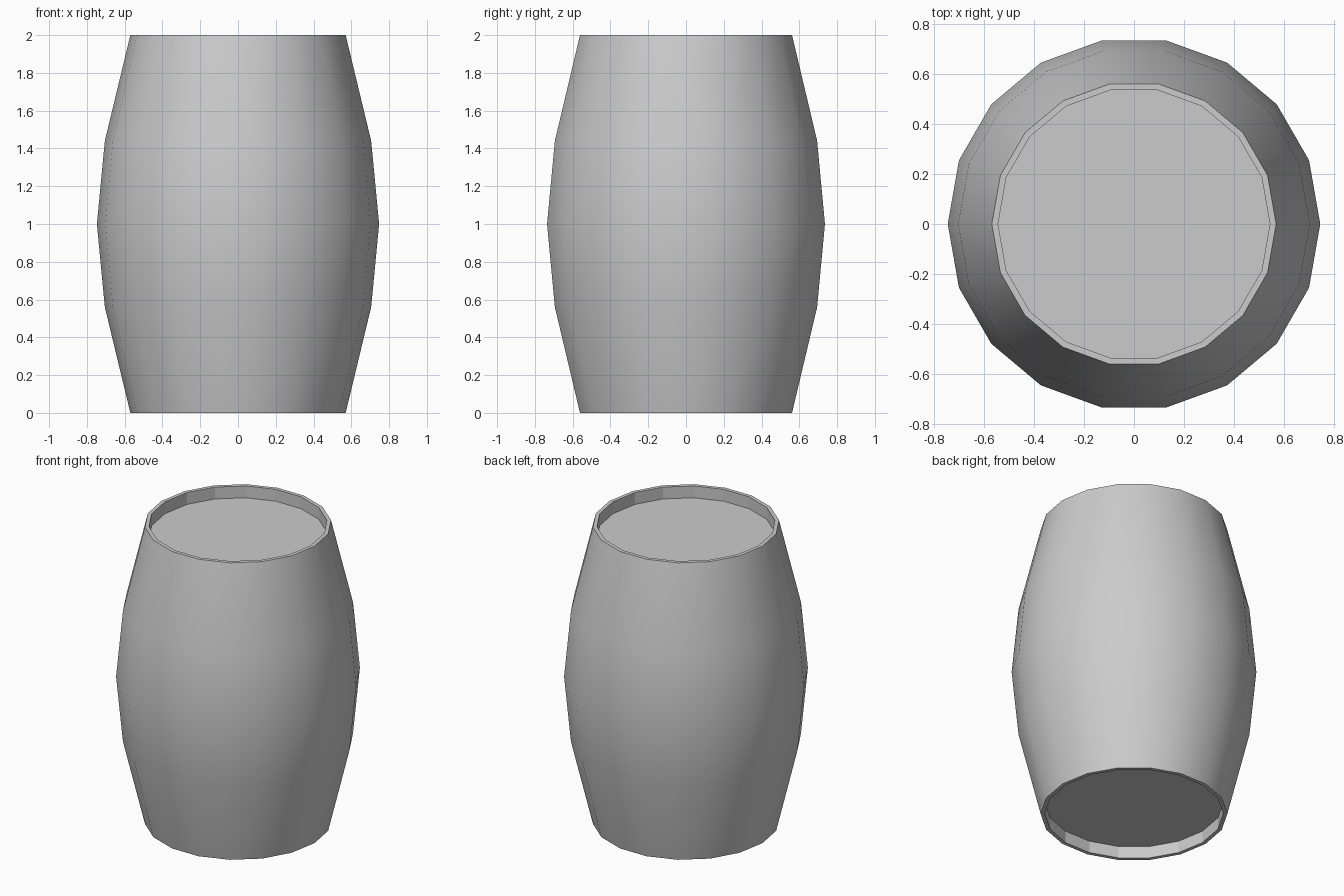
import bpy, bmesh, math

if "Cube" in bpy.data.objects:
    bpy.data.objects.remove(bpy.data.objects["Cube"])

SIDES = 18
# Radius and height pairs, from the recessed bottom head up to the recessed top head
profile = [(0.545, 0.08), (0.545, 0.0), (0.57, 0.0), (0.705, 0.56), (0.747, 1.0),
           (0.705, 1.44), (0.57, 2.0), (0.545, 2.0), (0.545, 1.92)]

bm = bmesh.new()
rings = []
for r, z in profile:
    rings.append([bm.verts.new((r * math.cos(a), r * math.sin(a), z))
                  for a in (2 * math.pi * i / SIDES for i in range(SIDES))])

# Rims and bulging staves; only the outer staves are smooth
for k, (low, high) in enumerate(zip(rings, rings[1:])):
    for i in range(SIDES):
        j = (i + 1) % SIDES
        face = bm.faces.new((low[i], low[j], high[j], high[i]))
        face.smooth = 2 <= k <= 5

# Recessed heads
bm.faces.new(rings[0][::-1])
bm.faces.new(rings[-1])

# Keep the rim edges sharp
for e in bm.edges:
    if len(e.link_faces) == 2 and e.calc_face_angle() > math.radians(35):
        e.smooth = False

mesh = bpy.data.meshes.new("barrel")
bm.to_mesh(mesh)
bm.free()
barrel = bpy.data.objects.new("barrel", mesh)
bpy.context.collection.objects.link(barrel)
